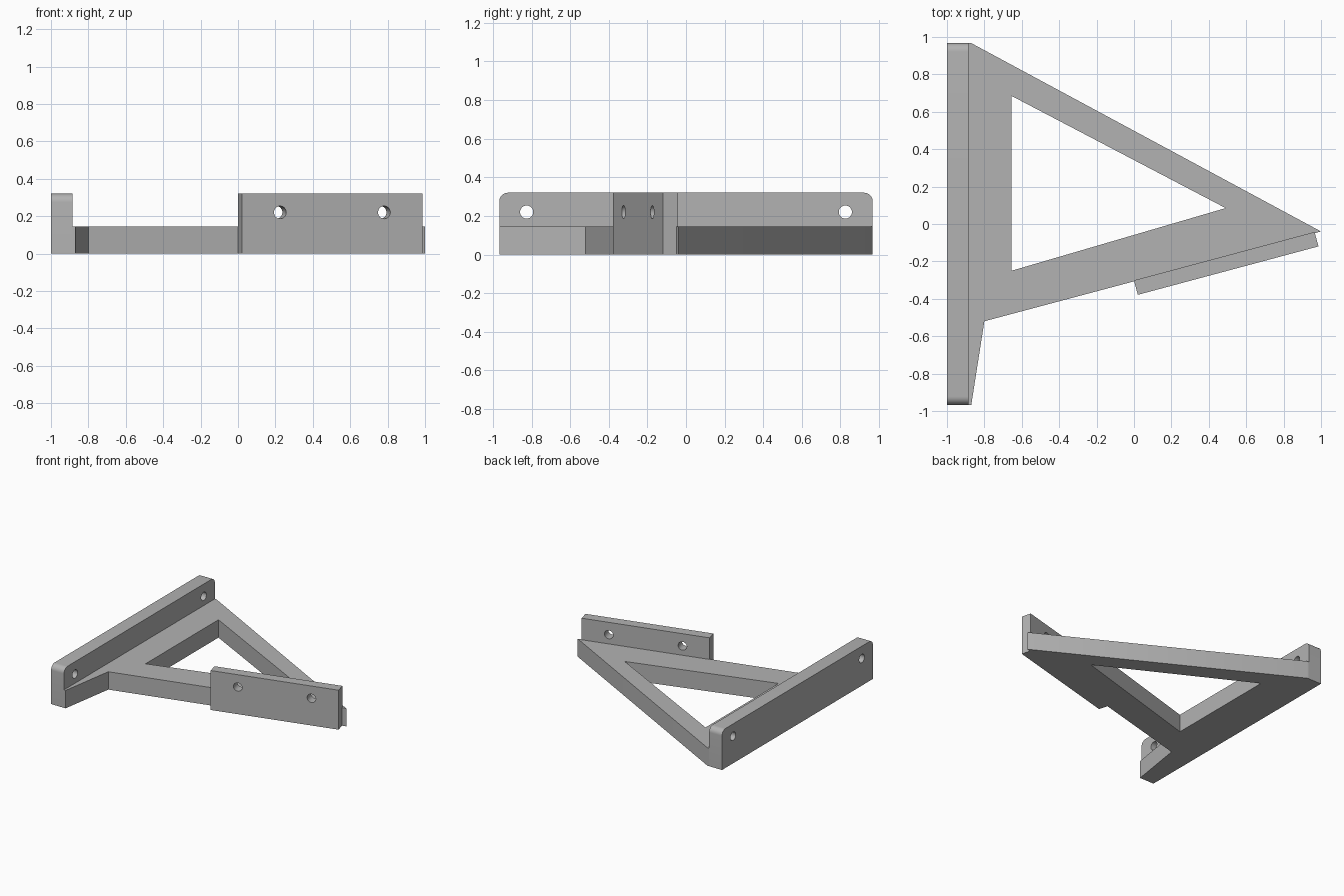
import bpy, bmesh, math
from math import cos, sin, pi
from mathutils import Matrix, Vector

cube = bpy.data.objects.get("Cube")
if cube:
    bpy.data.objects.remove(cube, do_unlink=True)

grey = bpy.data.materials.new("plain grey")
grey.use_nodes = True
COLOUR = (0.45, 0.45, 0.45, 1)
grey.diffuse_color = COLOUR
for node in grey.node_tree.nodes:
    if node.type == 'BSDF_PRINCIPLED':
        node.inputs["Base Color"].default_value = COLOUR

HEIGHT = 0.32      # upright plates
BASE = 0.145       # flat frame
HOLE_Z = 0.22


def arc(x, y, r, start, end, steps):
    return [(x + r * cos(start + (end - start) * i / steps),
             y + r * sin(start + (end - start) * i / steps)) for i in range(steps + 1)]


def circle(x, y, r):
    return arc(x, y, r, 0, 2 * pi, 32)[:-1]


def prism(name, loops, depth, matrix):
    """Extrude an outline, with any further loops cut through as openings."""
    curve = bpy.data.curves.new(name, 'CURVE')
    curve.dimensions = '2D'
    curve.fill_mode = 'BOTH'
    curve.extrude = depth / 2
    for points in loops:
        spline = curve.splines.new('POLY')
        spline.points.add(len(points) - 1)
        for point, (x, y) in zip(spline.points, points):
            point.co = (x, y, 0, 1)
        spline.use_cyclic_u = True
    source = bpy.data.objects.new(name + "_outline", curve)
    bpy.context.collection.objects.link(source)
    graph = bpy.context.evaluated_depsgraph_get()
    mesh = bpy.data.meshes.new_from_object(source.evaluated_get(graph))
    bpy.data.objects.remove(source, do_unlink=True)
    bpy.data.curves.remove(curve)

    bm = bmesh.new()
    bm.from_mesh(mesh)
    bmesh.ops.remove_doubles(bm, verts=bm.verts, dist=0.0001)
    bm.transform(matrix)
    bmesh.ops.recalc_face_normals(bm, faces=bm.faces)
    bm.to_mesh(mesh)
    bm.free()
    mesh.materials.clear()
    mesh.materials.append(grey)
    obj = bpy.data.objects.new(name, mesh)
    bpy.context.collection.objects.link(obj)
    bpy.ops.object.select_all(action='DESELECT')
    obj.select_set(True)
    bpy.context.view_layer.objects.active = obj
    bpy.ops.object.shade_smooth_by_angle(angle=math.radians(30))
    return obj


def upright(origin, angle):
    """Frame with local x along the plate, local y up, local z outwards."""
    along = Vector((cos(angle), sin(angle), 0))
    up = Vector((0, 0, 1))
    m = Matrix((along, up, along.cross(up))).transposed().to_4x4()
    return Matrix.Translation(origin) @ m


# Flat triangular frame with one triangular opening
outer = [(-0.885, 0.967), (-0.87, 0.967), (1, -0.04), (-0.8, -0.52),
         (-0.87, -0.967), (-0.885, -0.967)]
opening = [(-0.655, 0.685), (0.49, 0.085), (-0.655, -0.25)]
prism("triangular_frame", [outer, opening], BASE, Matrix.Translation((0, 0, BASE / 2)))

# Long mounting plate with rounded top corners and two screw holes
half, r = 0.967, 0.045
outline = ([(-half, 0), (half, 0)]
           + arc(half - r, HEIGHT - r, r, 0, pi / 2, 8)
           + arc(r - half, HEIGHT - r, r, pi / 2, pi, 8))
holes = [circle(side * 0.825, HOLE_Z, 0.034) for side in (-1, 1)]
prism("long_mounting_plate", [outline] + holes, 0.115, upright((-0.9425, 0, 0), pi / 2))

# Short angled plate with two screw holes
length, thick = 1.0, 0.08
outline = [(0, 0), (length, 0), (length, HEIGHT), (0, HEIGHT)]
holes = [circle(s, HOLE_Z, 0.034) for s in (0.212, 0.788)]
prism("angled_mounting_plate", [outline] + holes, thick,
      upright((0.01, -0.34, 0), math.radians(15)))
